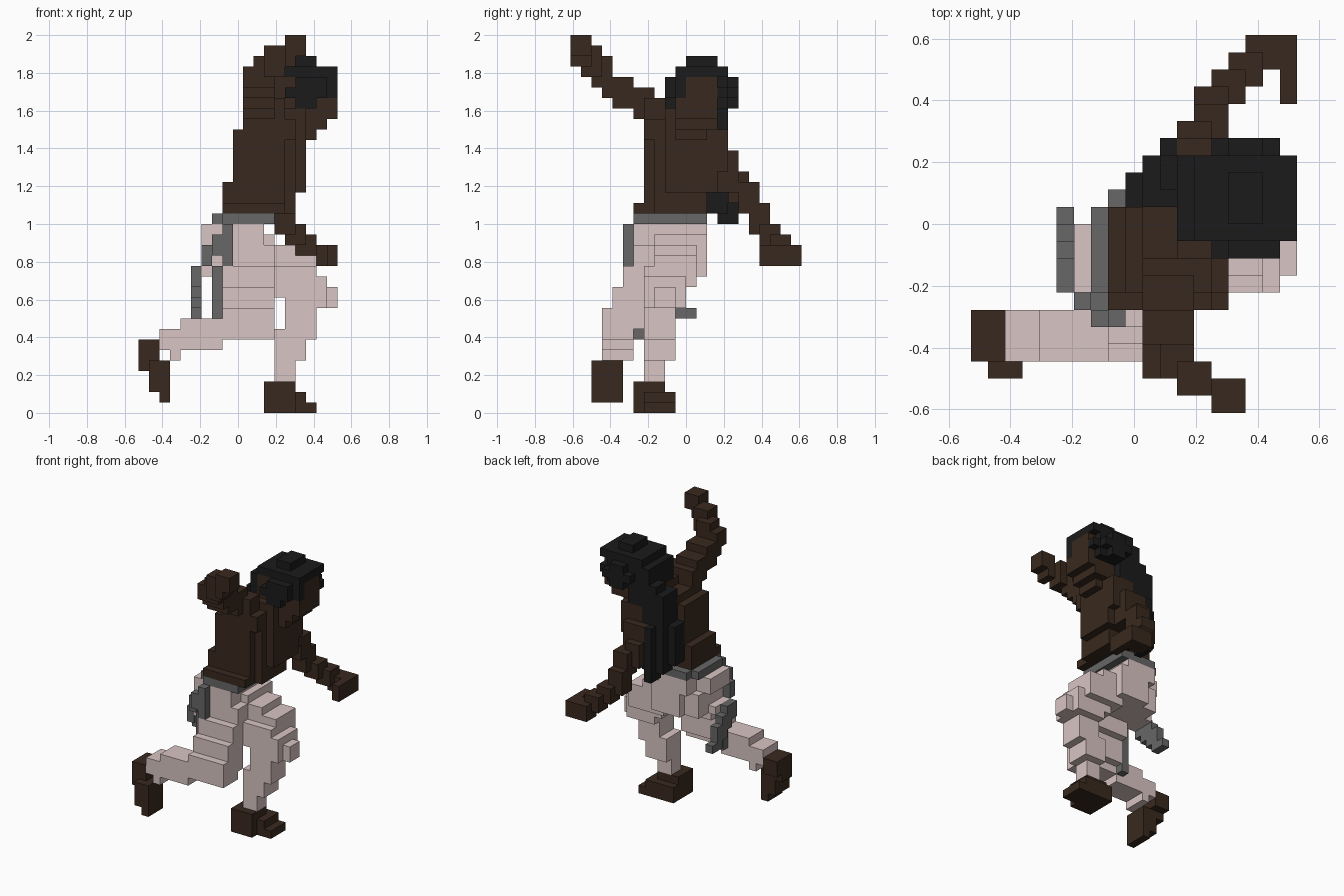
import bpy, bmesh, math
from itertools import product
from mathutils import Vector

cube = bpy.data.objects.get("Cube")
if cube:
    bpy.data.objects.remove(cube, do_unlink=True)

UNIT = 1 / 18                      # edge of one block
ORIGIN = Vector((9.5, 11, 0))      # centre of the block grid
owner = {}                         # grid cell -> part name
colours = {}                       # part name -> material


def material(name, rgb):
    m = bpy.data.materials.new(name)
    m.use_nodes = True
    m.diffuse_color = (*rgb, 1)
    m.node_tree.nodes["Principled BSDF"].inputs["Base Color"].default_value = (*rgb, 1)
    return m


def block(x0, x1, y0, y1, z0, z1):
    """Cells of a solid box."""
    return set(product(range(x0, x1), range(y0, y1), range(z0, z1)))


def sweep(start, end, size, steps):
    """Cells of a box moved in steps between two corner positions."""
    cells = set()
    for i in range(steps):
        p = Vector(start).lerp(Vector(end), i / (steps - 1))
        x, y, z = (math.floor(c + 0.5) for c in p)
        cells |= block(x, x + size[0], y, y + size[1], z, z + size[2])
    return cells


def dome(centre, radii, floor):
    """Cells of an ellipsoid cut flat at the floor level."""
    lo = [int(c - r) - 1 for c, r in zip(centre, radii)]
    hi = [int(c + r) + 2 for c, r in zip(centre, radii)]
    box = block(lo[0], hi[0], lo[1], hi[1], floor, hi[2])
    return {p for p in box
            if sum(((a + 0.5 - c) / r) ** 2 for a, c, r in zip(p, centre, radii)) <= 1}


def part(name, mat, cells):
    """Claim free cells for a part; earlier parts win overlaps."""
    colours[name] = mat
    for c in cells:
        owner.setdefault(c, name)


def skin_part(name):
    """Make the exposed block faces of one part, merged where flat."""
    bm = bmesh.new()
    for cell in [c for c, n in owner.items() if n == name]:
        for axis, side in product(range(3), (0, 1)):
            near = list(cell)
            near[axis] += 2 * side - 1
            if tuple(near) in owner:
                continue
            quad = []
            for du, dv in ((0, 0), (1, 0), (1, 1), (0, 1)):
                p = Vector(cell)
                p[axis] += side
                p[(axis + 1) % 3] += du
                p[(axis + 2) % 3] += dv
                quad.append(bm.verts.new((p - ORIGIN) * UNIT))
            bm.faces.new(quad if side else quad[::-1])
    bmesh.ops.remove_doubles(bm, verts=bm.verts, dist=1e-4)
    bmesh.ops.dissolve_limit(bm, angle_limit=math.radians(1),
                             verts=bm.verts, edges=bm.edges)
    mesh = bpy.data.meshes.new(name)
    bm.to_mesh(mesh)
    bm.free()
    mesh.materials.append(colours[name])
    bpy.context.collection.objects.link(bpy.data.objects.new(name, mesh))


brown = material("dark brown", (0.040, 0.022, 0.013))
black = material("hair black", (0.011, 0.011, 0.011))
pale = material("pale pink cloth", (0.69, 0.56, 0.55))
grey = material("belt grey", (0.135, 0.135, 0.135))

# Hair framing the forehead, then head: face, jaw, chin and neck
part("hair", black, block(18, 19, 10, 11, 30, 32))
part("head", brown, block(13, 19, 10, 14, 28, 32) | block(14, 18, 10, 14, 27, 28)
     | block(14, 17, 10, 13, 26, 27) | block(12, 16, 9, 13, 27, 29))

# Hair: rounded cap, fringe, gathered hair at the nape, then hanging locks
part("hair", black, dome((16, 12.5, 30.5), (3.2, 3.6, 3.3), 29)
     | block(13, 19, 10, 15, 32, 33) | block(15, 18, 9, 10, 30, 32)
     | block(12, 14, 10, 15, 29, 32)
     | block(11, 15, 13, 15, 27, 30) | block(10, 13, 12, 15, 25, 29))
for i, drop in enumerate((0, 1, 2, 1)):
    part("hair", black, block(9 + i, 10 + i, 12 + drop, 14 + drop, 20 - drop, 25))

# Arms: stepped sweeps ending in a hand
part("right_arm", brown, block(10, 14, 7, 9, 27, 30)
     | sweep((10, 6, 28), (10, 4, 29), (3, 2, 3), 2)
     | block(10, 13, 3, 4, 30, 33) | block(10, 12, 2, 4, 31, 33)
     | sweep((11, 2, 31), (12, 1, 32), (2, 2, 3), 2)
     | block(13, 15, 1, 2, 33, 35)
     | block(14, 15, 0, 2, 33, 36) | block(15, 16, 0, 2, 34, 36))
part("left_arm", brown, block(13, 16, 12, 15, 23, 27)
     | block(12, 15, 14, 16, 21, 25)
     | sweep((12, 15, 20), (13, 17, 17), (2, 2, 3), 3)
     | sweep((14, 18, 16), (16, 20, 14), (2, 2, 2), 3)
     | block(17, 19, 20, 22, 14, 16) | block(18, 19, 18, 20, 14, 16))

# Torso: waist, back, chest and shoulders
part("torso", brown, block(8, 14, 6, 12, 19, 20) | block(8, 14, 7, 12, 20, 22)
     | block(9, 14, 7, 12, 22, 27) | block(11, 15, 8, 13, 19, 26)
     | block(12, 16, 9, 14, 21, 27) | block(10, 15, 7, 13, 26, 28))

# Belt with two loose ends
part("belt", grey, block(7, 13, 7, 12, 18, 19) | block(8, 13, 6, 13, 18, 19))
part("front_belt_tail", grey, block(8, 9, 5, 6, 14, 18) | block(7, 8, 5, 6, 15, 17)
     | block(6, 7, 6, 7, 14, 16) | block(7, 8, 6, 7, 7, 14))
part("rear_belt_tail", grey, sweep((5, 7, 12), (5, 9, 10), (1, 2, 2), 3)
     | block(5, 6, 10, 12, 9, 10))

# Trousers
part("hips", pale, block(6, 12, 7, 11, 16, 18) | block(8, 12, 6, 13, 16, 18)
     | block(7, 11, 7, 12, 13, 16) | block(6, 7, 7, 10, 13, 14))
part("right_leg", pale, sweep((8, 6, 13), (8, 3, 7), (5, 3, 3), 4)
     | block(8, 13, 4, 7, 8, 11)
     | block(2, 8, 3, 6, 6, 8) | block(4, 8, 3, 6, 8, 9) | block(3, 4, 3, 6, 5, 6))
part("left_leg", pale, block(9, 13, 8, 13, 13, 17) | block(13, 15, 8, 12, 13, 16)
     | block(14, 17, 8, 12, 12, 15)
     | sweep((11, 8, 13), (14, 7, 10), (4, 4, 3), 4)
     | block(16, 19, 8, 10, 10, 12)
     | sweep((14, 7, 8), (13, 7, 5), (3, 3, 2), 4) | block(13, 15, 7, 9, 3, 5))

# Shoes
part("right_foot", brown, block(0, 2, 3, 6, 5, 7) | block(0, 2, 3, 5, 4, 5)
     | block(1, 3, 2, 5, 2, 5) | block(2, 3, 2, 5, 1, 2))
part("left_foot", brown, block(12, 15, 6, 9, 0, 3) | block(12, 16, 7, 10, 0, 2)
     | block(16, 17, 7, 10, 0, 1))

for name in colours:
    skin_part(name)
